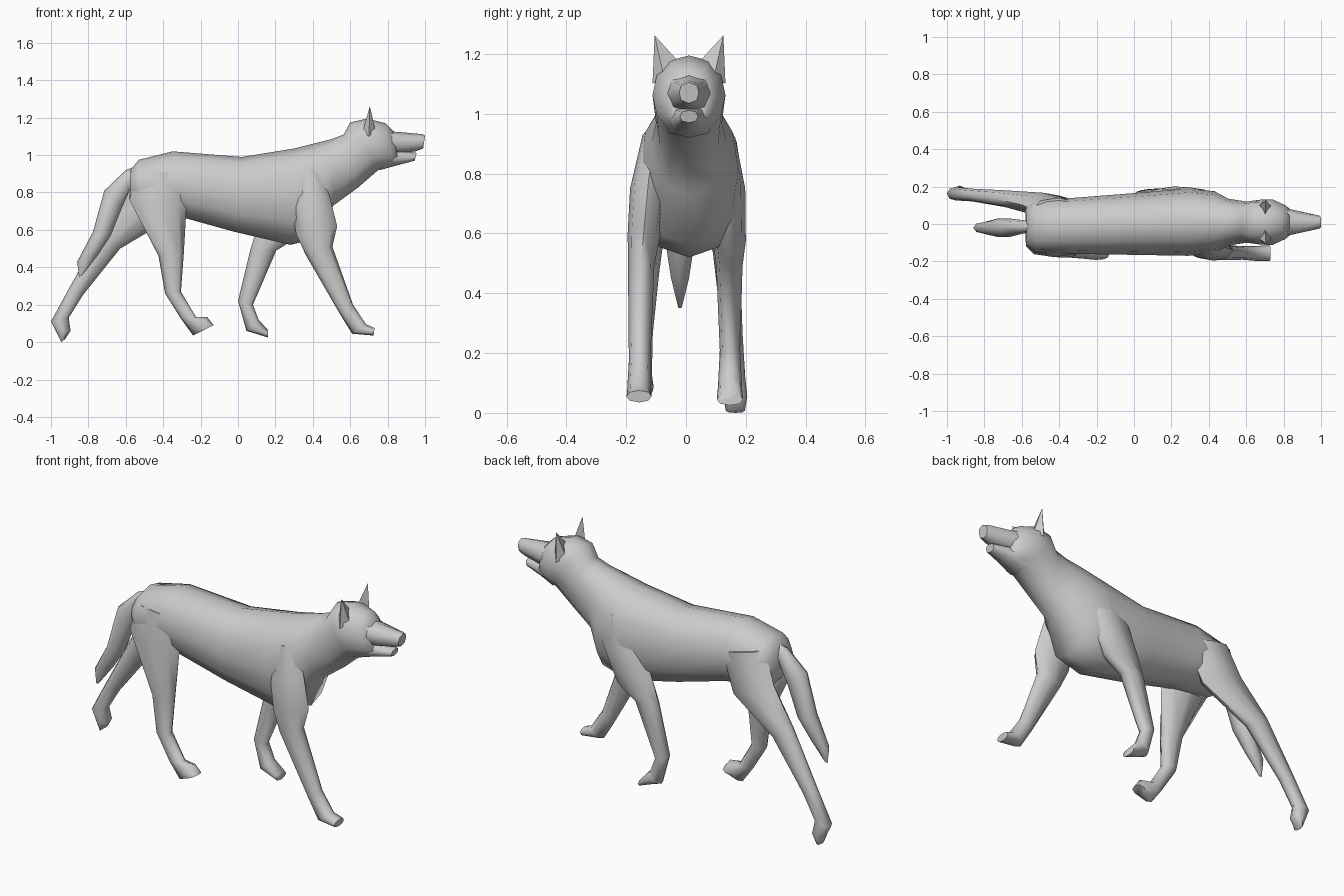
import bpy, bmesh, math
from mathutils import Vector


def loft(name, rings, n=10, power=0.85, angle=60):
    """Skin rings given as (xa, za, xb, zb, y centre, y half width)."""
    bm = bmesh.new()
    loops = []
    for xa, za, xb, zb, yc, w in rings:
        a, b = Vector((xa, yc, za)), Vector((xb, yc, zb))
        mid, half = (a + b) / 2, (a - b) / 2
        loop = []
        for i in range(n):
            t = 2 * math.pi * i / n
            c, s = math.cos(t), math.sin(t)
            s = math.copysign(abs(s) ** power, s)
            loop.append(bm.verts.new(mid + half * c + Vector((0, w * s, 0))))
        loops.append(loop)
    for p, q in zip(loops, loops[1:]):
        for i in range(n):
            j = (i + 1) % n
            bm.faces.new((p[i], p[j], q[j], q[i]))
    bm.faces.new(loops[0])
    bm.faces.new(loops[-1])
    bmesh.ops.recalc_face_normals(bm, faces=bm.faces)
    me = bpy.data.meshes.new(name)
    bm.to_mesh(me)
    bm.free()
    me.shade_smooth()
    me.set_sharp_from_angle(angle=math.radians(angle))
    ob = bpy.data.objects.new(name, me)
    bpy.context.collection.objects.link(ob)
    return ob


# Torso, neck and skull (top point, bottom point)
loft("body", [
    (-.575, .92, -.58, .76, -.01, .10),
    (-.53, .975, -.52, .69, -.01, .145),
    (-.35, 1.02, -.29, .665, -.01, .15),
    (.02, .99, -.02, .59, .0, .165),
    (.30, 1.035, .28, .52, .01, .18),
    (.42, 1.065, .44, .56, .01, .165),
    (.50, 1.085, .51, .73, .01, .125),
    (.565, 1.11, .64, .825, .01, .11),
    (.60, 1.175, .75, .92, .01, .12),
    (.69, 1.195, .79, .93, .01, .122),
    (.79, 1.17, .83, .94, .01, .09),
    (.83, 1.13, .86, .95, .01, .06),
], n=12)

# Muzzle and lower jaw
loft("muzzle", [
    (.76, 1.15, .78, 1.00, .01, .085),
    (.84, 1.125, .84, 1.005, .01, .068),
    (.985, 1.112, .95, 1.02, .01, .04),
    (1.0, 1.105, .99, 1.035, .01, .033),
], n=8, power=.7)
loft("lower_jaw", [
    (.76, 1.03, .76, .92, .01, .085),
    (.85, 1.025, .85, .945, .01, .055),
    (.955, 1.012, .945, .97, .01, .03),
], n=8, power=.7)

# Ears: flat, wide across y, upright outer edge
for side, name in ((-1, "ear_near"), (1, "ear_far")):
    bm = bmesh.new()
    tip = bm.verts.new((.705, .01 + side * .115, 1.262))
    base = [bm.verts.new((x, .01 + side * y, z)) for x, y, z in
            ((.665, .085, 1.12), (.70, .122, 1.10), (.735, .085, 1.13), (.70, .035, 1.175))]
    for i in range(4):
        bm.faces.new((base[i], base[(i + 1) % 4], tip))
    bm.faces.new(base)
    bmesh.ops.recalc_face_normals(bm, faces=bm.faces)
    me = bpy.data.meshes.new(name)
    bm.to_mesh(me)
    bm.free()
    bpy.context.collection.objects.link(bpy.data.objects.new(name, me))

# Drooping tail
loft("tail", [
    (-.50, .96, -.55, .80, -.01, .03),
    (-.60, .92, -.575, .82, -.015, .035),
    (-.715, .81, -.62, .72, -.02, .05),
    (-.775, .59, -.68, .57, -.02, .05),
    (-.86, .43, -.745, .47, -.02, .03),
    (-.85, .35, -.835, .355, -.02, .006),
], n=8)

# Legs (front point, rear point)
loft("hind_leg_near", [
    (-.25, .90, -.54, .92, -.09, .06),
    (-.275, .73, -.58, .76, -.115, .062),
    (-.29, .47, -.425, .46, -.135, .045),
    (-.305, .27, -.39, .26, -.145, .034),
    (-.225, .135, -.305, .125, -.15, .036),
    (-.165, .135, -.24, .035, -.15, .042),
    (-.13, .09, -.19, .06, -.15, .038),
], n=8)
loft("hind_leg_far", [
    (-.27, .87, -.54, .93, .08, .06),
    (-.36, .66, -.61, .76, .105, .062),
    (-.63, .50, -.745, .57, .135, .045),
    (-.83, .25, -.905, .285, .155, .034),
    (-.905, .13, -1.0, .11, .162, .036),
    (-.895, .06, -.97, .05, .165, .04),
    (-.925, .015, -.945, .0, .165, .032),
], n=8)
loft("front_leg_near", [
    (.43, .94, .32, .92, -.10, .045),
    (.49, .78, .29, .72, -.125, .062),
    (.53, .62, .31, .58, -.14, .055),
    (.505, .51, .36, .47, -.15, .044),
    (.615, .20, .545, .15, -.155, .036),
    (.685, .095, .61, .045, -.157, .04),
    (.73, .075, .725, .035, -.157, .042),
], n=8)
loft("front_leg_far", [
    (.42, .92, .26, .92, .12, .045),
    (.42, .76, .15, .74, .14, .058),
    (.32, .56, .095, .59, .145, .055),
    (.205, .49, .065, .49, .145, .044),
    (.08, .20, .0, .22, .147, .034),
    (.11, .12, .045, .06, .147, .04),
    (.16, .065, .16, .025, .147, .044),
], n=8)
